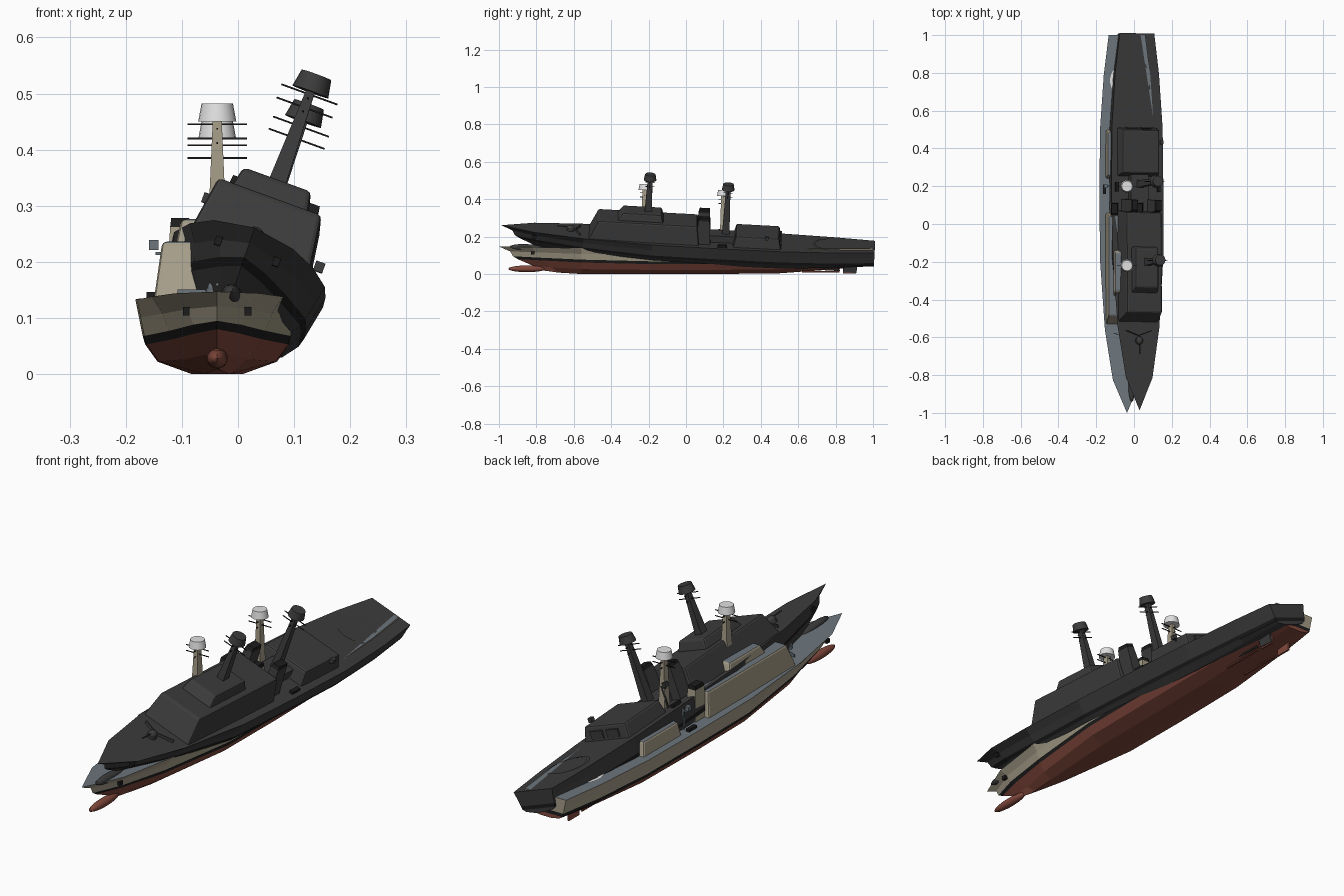
import bpy, bmesh, math
from mathutils import Matrix, Vector

if "Cube" in bpy.data.objects:
    bpy.data.objects.remove(bpy.data.objects["Cube"])


def material(name, c):
    m = bpy.data.materials.new(name)
    m.diffuse_color = (*c, 1)
    m.use_nodes = True
    m.node_tree.nodes["Principled BSDF"].inputs["Base Color"].default_value = m.diffuse_color
    return m


CREAM = material("cream paint", (0.38, 0.34, 0.25))
DECK = material("blue grey deck", (0.15, 0.18, 0.205))
RED = material("red bottom paint", (0.22, 0.065, 0.045))
BLACK = material("black stripe", (0.012, 0.012, 0.012))
WHITE = material("white paint", (0.75, 0.75, 0.75))
DARK = material("dark grey", (0.045, 0.045, 0.045))


class Ship:
    def __init__(self, prefix, matrix, dark):
        self.prefix, self.matrix, self.dark = prefix, matrix, dark

    def paint(self, mat):
        return DARK if self.dark and mat is not BLACK else mat

    def add(self, name, bm, mats, bevel=0, smooth=False):
        bmesh.ops.recalc_face_normals(bm, faces=bm.faces)
        me = bpy.data.meshes.new(name)
        bm.to_mesh(me)
        bm.free()
        ob = bpy.data.objects.new(self.prefix + "_" + name, me)
        bpy.context.collection.objects.link(ob)
        for m in mats:
            me.materials.append(self.paint(m))
        ob.matrix_world = self.matrix
        if bevel:
            mod = ob.modifiers.new("bevel", 'BEVEL')
            mod.width, mod.segments = bevel, 2
        if smooth:
            bpy.ops.object.select_all(action='DESELECT')
            ob.select_set(True)
            bpy.context.view_layer.objects.active = ob
            bpy.ops.object.shade_smooth_by_angle(angle=math.radians(35))
        return ob

    # block with separate bottom and top rectangles (x0, x1, y0, y1)
    def block(self, name, bot, top, z0, z1, mat, roof=None, bevel=0):
        bm = bmesh.new()
        rings = []
        for (x0, x1, y0, y1), z in ((bot, z0), (top, z1)):
            rings.append([bm.verts.new(p) for p in
                          ((x0, y0, z), (x1, y0, z), (x1, y1, z), (x0, y1, z))])
        a, b = rings
        bm.faces.new(a[::-1])
        bm.faces.new(b).material_index = 1 if roof else 0
        for i in range(4):
            j = (i + 1) % 4
            bm.faces.new((a[i], a[j], b[j], b[i]))
        return self.add(name, bm, [mat] + ([roof] if roof else []), bevel)

    def box(self, name, c, s, mat):
        r = (c[0] - s[0] / 2, c[0] + s[0] / 2, c[1] - s[1] / 2, c[1] + s[1] / 2)
        return self.block(name, r, r, c[2] - s[2] / 2, c[2] + s[2] / 2, mat)

    def cone(self, name, c, r1, r2, h, mat, rot=None, seg=20):
        bm = bmesh.new()
        bmesh.ops.create_cone(bm, cap_ends=True, segments=seg, radius1=r1, radius2=r2, depth=h,
                              matrix=Matrix.Translation(c) @ (rot or Matrix()))
        return self.add(name, bm, [mat], smooth=True)

    def ball(self, name, c, s, mat):
        bm = bmesh.new()
        bmesh.ops.create_uvsphere(bm, u_segments=16, v_segments=10, radius=1,
                                  matrix=Matrix.Translation(c) @ Matrix.Diagonal((*s, 1)))
        return self.add(name, bm, [mat], smooth=True)

    # lofted hull: keel to deck levels, bands coloured by level
    def hull(self):
        fine = (0, .03, .2, .45, .53, .68, 1)
        full = (0, .31, .73, .88, .91, .955, 1)
        bow_y = (-.76, -.77, -.82, -.9, -.925, -.94, -1)
        skew = (.15, .14, .11, .05, .03, .02, 0)
        # y, half width, keel z, fullness, stripe bottom, deck z
        stations = ((-1, 0, .02, 0, .08, .147), (-.825, .075, .008, .1, .073, .144),
                    (-.56, .117, 0, .55, .062, .138), (-.19, .143, 0, 1, .053, .133),
                    (.15, .146, 0, 1, .053, .133), (.5, .143, .004, 1, .053, .134),
                    (.79, .123, .025, .95, .056, .136), (1, .097, .045, .9, .062, .138))
        bm = bmesh.new()
        rows = []
        for k, (y, w, kz, f, lo, dz) in enumerate(stations):
            zs = (kz, kz, kz + (lo - kz) * .42, lo, lo + .015, lo + .015 + (dz - lo - .015) * .5, dz)
            half = []
            for i in range(7):
                yy = bow_y[i] if k == 0 else y + (skew[i] if k == 1 else 0)
                half.append((w * (fine[i] + (full[i] - fine[i]) * f), yy, zs[i]))
            rows.append([[bm.verts.new((s * x, yy, z)) for x, yy, z in half] for s in (-1, 1)])
        band = (0, 0, 0, 1, 2, 2)
        for a, b in zip(rows, rows[1:]):
            for s in (0, 1):
                for i in range(6):
                    bm.faces.new((a[s][i], a[s][i + 1], b[s][i + 1], b[s][i])).material_index = band[i]
            bm.faces.new((a[0][6], a[1][6], b[1][6], b[0][6])).material_index = 3
        port, star = rows[-1]
        for i in range(6):
            bm.faces.new((port[i], star[i], star[i + 1], port[i + 1])).material_index = band[i]
        bmesh.ops.remove_doubles(bm, verts=bm.verts, dist=1e-4)
        self.add("hull", bm, [RED, BLACK, CREAM, DECK])

    def mast(self, name, y, z0, z1, yards):
        self.block(name, (-.016, .016, y - .02, y + .02), (-.008, .008, y - .012, y + .012), z0, z1, CREAM)
        self.cone(name + "_radar_drum", (0, y, z1 + .014), .034, .028, .032, WHITE)
        for z in yards:
            self.box(name + "_yard", (0, y, z), (.106, .003, .003), BLACK)
            self.box(name + "_yard_fore_aft", (0, y, z - .008), (.003, .05, .003), BLACK)

    def build(self):
        self.hull()
        self.ball("bulb", (0, -.85, .028), (.019, .1, .018), RED)
        for s in (-1, 1):
            self.box("rudder", (s * .045, .875, .025), (.008, .07, .045), RED)
            self.cone("propeller_shaft", (s * .045, .72, .012), .005, .005, .2, RED,
                      Matrix.Rotation(math.pi / 2, 4, 'X'), 8)
            self.box("anchor", (s * .055, -.82, .112), (.012, .02, .016), BLACK)
            self.box("life_raft", (s * .118, .185, .14), (.016, .05, .012), BLACK)
            # funnels and exhaust caps
            x = s * .066
            self.block("funnel", (x - .026, x + .026, .04, .12), (x - .018, x + .018, .05, .11),
                       .13, .262, CREAM)
            self.block("funnel_cap", (x - .018, x + .018, .05, .11), (x - .016, x + .016, .055, .108),
                       .262, .278, BLACK)
            # side lookout units on short arms
            y = .2 if s < 0 else .42
            z = .23 if s < 0 else .195
            self.box("lookout_unit", (s * .113, y, z), (.017, .02, .018), DECK)
            self.box("lookout_arm", (s * .1, y, z - .015), (.02, .006, .006), DECK)
            self.box("lookout_post", (s * .09, y, z / 2 + .055), (.006, .006, z - .12), DECK)
            # hangar doors
            self.box("hangar_door", (s * .04, .497, .158), (.06, .008, .034), DECK)
        # superstructure
        self.block("main_house", (-.114, .114, -.535, .06), (-.098, .098, -.485, .045),
                   .125, .236, CREAM, DECK, .008)
        self.block("bridge", (-.074, .074, -.385, -.135), (-.064, .064, -.355, -.15),
                   .23, .276, CREAM, DECK, .008)
        self.block("hangar", (-.114, .114, .24, .5), (-.103, .103, .255, .485),
                   .125, .192, CREAM, DECK, .008)
        self.box("midship_house", (0, .15, .15), (.1, .2, .04), CREAM)
        self.mast("fore_mast", -.22, .27, .452, (.445, .42))
        self.mast("aft_mast", .2, .165, .42, (.408, .385))
        # foredeck gun and breakwater
        self.cone("gun_base", (0, -.63, .145), .02, .02, .016, DECK)
        self.ball("gun_turret", (0, -.63, .153), (.018, .022, .016), DECK)
        self.cone("gun_barrel", (0, -.672, .16), .003, .003, .06, DECK,
                  Matrix.Rotation(math.pi / 2, 4, 'X'), 8)
        for s in (-1, 1):
            bm = bmesh.new()
            bmesh.ops.create_cube(bm, size=1, matrix=Matrix.Translation((s * .035, -.59, .144)) @
                                  Matrix.Rotation(s * .35, 4, 'Z') @ Matrix.Diagonal((.075, .004, .014, 1)))
            self.add("breakwater", bm, [DECK])
        # landing ring on the aft deck
        bm = bmesh.new()
        n = 32
        rings = [[bm.verts.new((r * math.cos(2 * math.pi * i / n), .76 + r * math.sin(2 * math.pi * i / n), .1385))
                  for i in range(n)] for r in (.076, .09)]
        for i in range(n):
            j = (i + 1) % n
            bm.faces.new((rings[0][i], rings[1][i], rings[1][j], rings[0][j]))
        self.add("landing_ring", bm, [WHITE])


# painted upright ship
Ship("painted", Matrix.Translation((-.037, 0, 0)), False).build()
# dark ship, heeled to starboard with its bow raised
tilt = (Matrix.Translation((-.026, .004, .069)) @ Matrix.Rotation(math.radians(.3), 4, 'Z') @
        Matrix.Rotation(math.radians(-3.1), 4, 'X') @ Matrix.Rotation(math.radians(20), 4, 'Y'))
Ship("dark", tilt, True).build()
